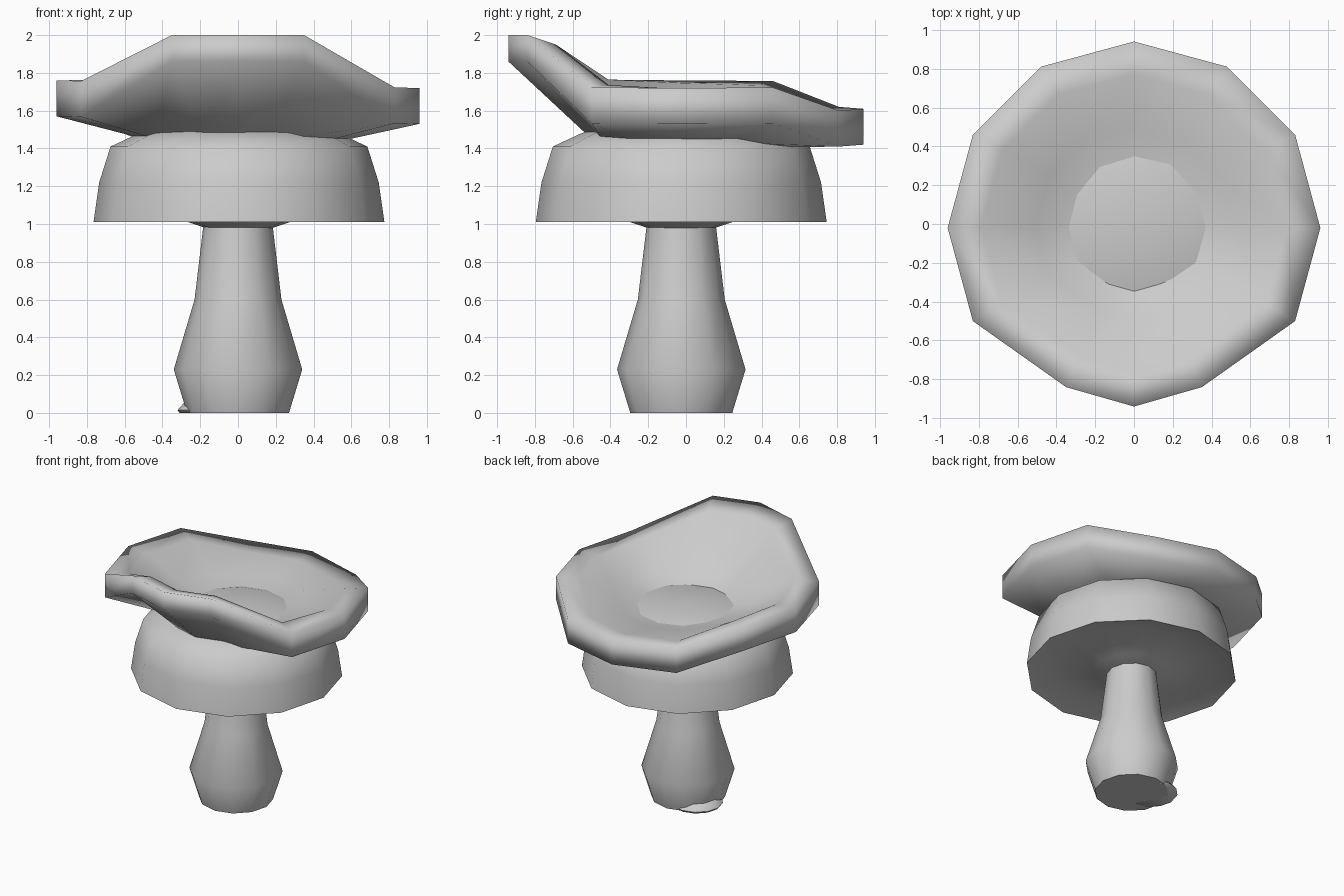
import bpy, bmesh, math
from math import cos, sin, pi

cube = bpy.data.objects.get("Cube")
if cube:
    bpy.data.objects.remove(cube)

grey = bpy.data.materials.new("plain_grey")
grey.use_nodes = True
COLOUR = (0.6, 0.6, 0.6, 1)
grey.diffuse_color = COLOUR
grey.node_tree.nodes["Principled BSDF"].inputs["Base Color"].default_value = COLOUR


def loft(name, rings, start=None, end=None, sharp=60):
    """Skin a stack of point rings, closed by a tip point or a flat face at each end."""
    bm = bmesh.new()
    rows = [[bm.verts.new(p) for p in ring] for ring in rings]
    n = len(rows[0])
    for a, b in zip(rows, rows[1:]):
        for i in range(n):
            j = (i + 1) % n
            bm.faces.new((a[i], a[j], b[j], b[i]))
    for row, tip in ((rows[0], start), (rows[-1], end)):
        if tip is None:
            bm.faces.new(row)
        else:
            v = bm.verts.new(tip)
            for i in range(n):
                bm.faces.new((row[i], row[(i + 1) % n], v))
    bmesh.ops.recalc_face_normals(bm, faces=bm.faces)
    mesh = bpy.data.meshes.new(name)
    bm.to_mesh(mesh)
    bm.free()
    mesh.materials.append(grey)
    obj = bpy.data.objects.new(name, mesh)
    bpy.context.collection.objects.link(obj)
    bpy.ops.object.select_all(action='DESELECT')
    obj.select_set(True)
    bpy.context.view_layer.objects.active = obj
    bpy.ops.object.shade_smooth_by_angle(angle=math.radians(sharp))
    return obj


def circle(r, z, cx, cy, n=12):
    return [(cx + r * cos(2 * pi * i / n), cy + r * sin(2 * pi * i / n), z)
            for i in range(n)]


# Stem with a swollen foot
loft("stem", [circle(r, z, 0, -0.025) for r, z in
              ((0.27, 0), (0.34, 0.23), (0.23, 0.6), (0.18, 1.02))])

# Small lump beside the foot
loft("foot_lump", [circle(r, z, -0.13, 0.045) for r, z in
                   ((0.18, 0), (0.19, 0.015), (0.15, 0.06))])

# Mushroom cap: gilled underside first, then the outer dome
CAP = ((0.18, 0.98), (0.27, 1.01), (0.55, 1.07), (0.77, 1.01),
       (0.74, 1.22), (0.68, 1.41), (0.53, 1.48), (0.33, 1.54))
loft("cap", [circle(r, z, 0.005, -0.025) for r, z in CAP],
     start=(0, -0.025, 0.98), end=(0, -0.025, 1.56))

# Hat rim, half outline from back to front:
# x, y, top, bottom, inner lip height, floor height, underside height
HALF = [(0, 0.94, 1.61, 1.42, 1.6, 1.56, 1.41),
        (0.48, 0.81, 1.61, 1.42, 1.6, 1.56, 1.41),
        (0.83, 0.46, 1.74, 1.55, 1.72, 1.57, 1.44),
        (0.96, -0.02, 1.74, 1.55, 1.73, 1.57, 1.44),
        (0.83, -0.5, 1.74, 1.55, 1.75, 1.57, 1.44),
        (0.35, -0.84, 2.0, 1.86, 1.95, 1.58, 1.44),
        (0, -0.94, 2.0, 1.86, 1.95, 1.58, 1.44)]
outline = HALF + [(-p[0], *p[1:]) for p in HALF[-2:0:-1]]


def hat_ring(scale, column):
    # The right-hand brim sits slightly higher than the left
    ring = []
    for p in outline:
        tilt = -0.02 * p[0] / 0.96 if abs(p[0]) > 0.4 else 0
        ring.append((p[0] * scale, p[1] * scale, p[column] + tilt * scale))
    return ring


hat = loft("hat", [hat_ring(0.53, 5), hat_ring(0.82, 4), hat_ring(1, 2),
                   hat_ring(1, 3), hat_ring(0.52, 6)],
           start=(0, 0, 1.45), end=(0, 0, 1.42), sharp=180)
